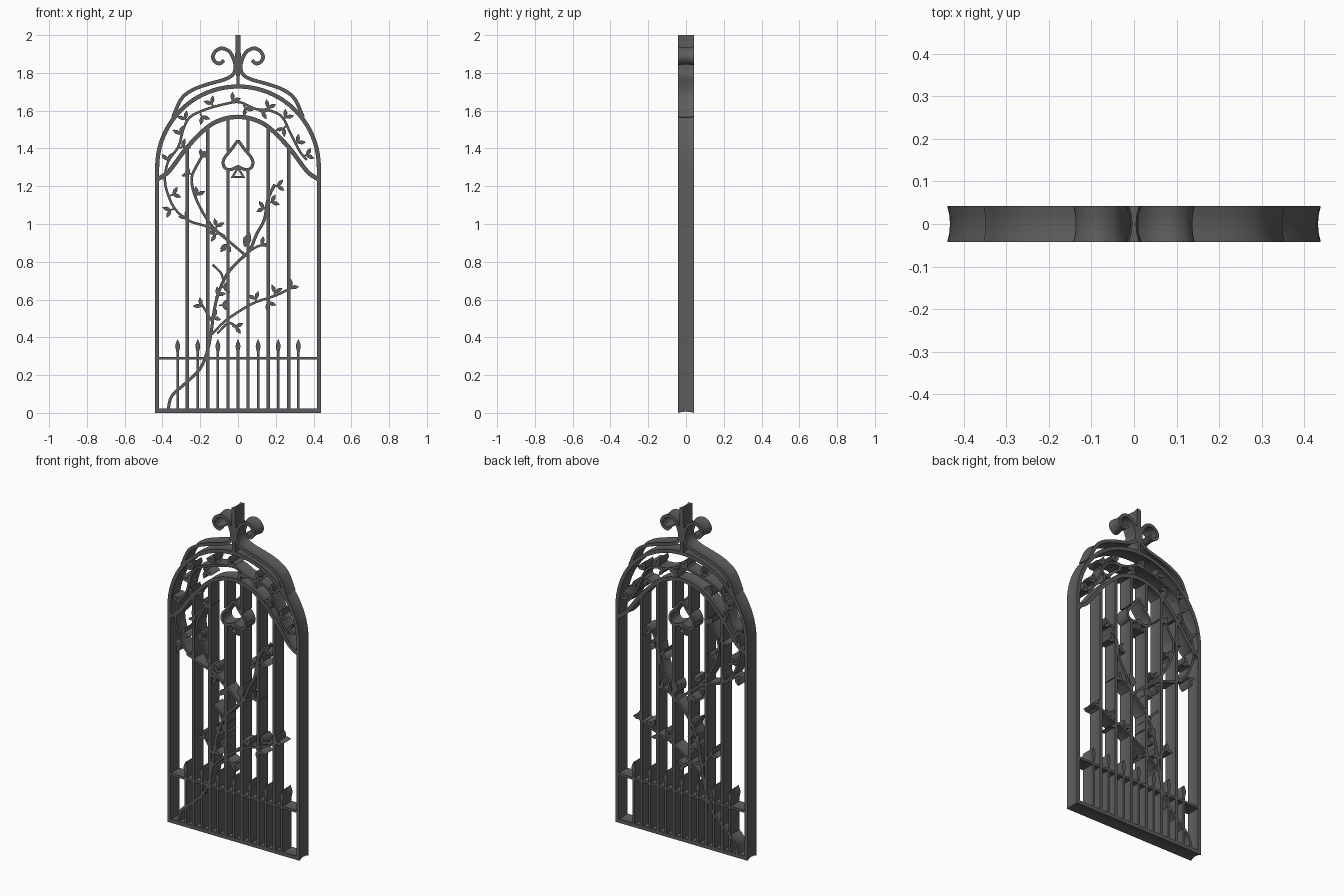
import bpy, bmesh, math
from mathutils import Vector

if "Cube" in bpy.data.objects:
    bpy.data.objects.remove(bpy.data.objects["Cube"])

D = 0.0425                                   # half depth of the gate
LEVELS = [-1, -0.5, 0, 0.5, 1]
iron = bpy.data.materials.new("dark_iron")
iron.diffuse_color = (0.11, 0.11, 0.11, 1)
iron.use_nodes = True
iron.node_tree.nodes["Principled BSDF"].inputs["Base Color"].default_value = iron.diffuse_color


def spline(pts, n=5):
    """Catmull-Rom smoothing of an x,z path."""
    p = [Vector(q) for q in pts]
    p = [2 * p[0] - p[1]] + p + [2 * p[-1] - p[-2]]
    out = []
    for a, b, c, d in zip(p, p[1:], p[2:], p[3:]):
        for i in range(n):
            t = i / n
            out.append(0.5 * (2 * b + (c - a) * t + (2 * a - 5 * b + 4 * c - d) * t * t
                              + (3 * b - a - 3 * c + d) * t ** 3))
    return out + [p[-2]]


def ribbon(bm, pts, half, closed=False):
    """Bar along an x,z path; its sides curve in towards mid depth."""
    p = [Vector(q) for q in pts]
    n = len(p)
    half = half if isinstance(half, list) else [half] * n
    rings = []
    for i in range(n):
        a = p[i - 1] if (i or closed) else None
        b = p[(i + 1) % n] if (i < n - 1 or closed) else None
        d1 = (p[i] - a).normalized() if a is not None else (b - p[i]).normalized()
        d2 = (b - p[i]).normalized() if b is not None else d1
        t = (d1 + d2).normalized()
        miter = 1 / max(t.dot(d1), 0.6)
        nx, nz = -t.y * miter, t.x * miter
        h = half[i]
        cut = min(0.008, 0.6 * h)
        sec = [(h - cut * (1 - l * l), l * D) for l in LEVELS]
        sec += [(-w, y) for w, y in reversed(sec)]
        rings.append([bm.verts.new((p[i].x + nx * w, y, p[i].y + nz * w)) for w, y in sec])
    m = len(rings[0])
    for i in range(n if closed else n - 1):
        r, s = rings[i], rings[(i + 1) % n]
        for j in range(m):
            k = (j + 1) % m
            bm.faces.new((r[j], r[k], s[k], s[j]))
    if not closed:
        bm.faces.new(rings[0])
        bm.faces.new(rings[-1])


def finish(bm, name):
    bmesh.ops.recalc_face_normals(bm, faces=bm.faces[:])
    me = bpy.data.meshes.new(name)
    bm.to_mesh(me)
    bm.free()
    me.materials.append(iron)
    ob = bpy.data.objects.new(name, me)
    bpy.context.collection.objects.link(ob)
    bpy.ops.object.select_all(action='DESELECT')
    ob.select_set(True)
    bpy.context.view_layer.objects.active = ob
    bpy.ops.object.shade_smooth_by_angle(angle=math.radians(35))


def mirror(pts):
    return [(-x, z) for x, z in reversed(pts)]


# outer frame with round top
bm = bmesh.new()
R = 0.428
arc = [(R * math.cos(math.pi * i / 40), 1.3 + R * math.sin(math.pi * i / 40)) for i in range(41)]
ribbon(bm, [(-R, 0.011), (R, 0.011)] + arc, 0.011, True)
finish(bm, "outer_frame")

# inner ogee arch
bm = bmesh.new()
side = [(-.428, 1.235), (-.365, 1.28), (-.27, 1.405), (-.165, 1.51), (-.085, 1.553)]
ribbon(bm, spline(side + [(0, 1.567)] + mirror(side)), 0.0115)
finish(bm, "inner_arch")

# tall bars; the middle pair is interrupted by the spade
bm = bmesh.new()
for s in (-1, 1):
    ribbon(bm, [(s * .268, .015), (s * .268, 1.405)], .009)
    ribbon(bm, [(s * .16, .015), (s * .16, 1.51)], .009)
    ribbon(bm, [(s * .053, .015), (s * .053, 1.285)], .009)
    ribbon(bm, [(s * .053, 1.385), (s * .053, 1.56)], .009)
finish(bm, "tall_bars")

# short pickets with spear tips, and their rail
bm = bmesh.new()
for i in range(-3, 4):
    x = i * .1065
    ribbon(bm, [(x, .015), (x, .325)], .007)
    ribbon(bm, [(x, .32), (x, .35), (x, .365), (x, .39)], [.006, .013, .011, .001])
finish(bm, "short_pickets")
bm = bmesh.new()
ribbon(bm, [(-.425, .29), (.425, .29)], .007)
finish(bm, "lower_rail")

# spade ornament
bm = bmesh.new()
lobe = [(-.004, 1.438), (-.035, 1.395), (-.068, 1.355), (-.079, 1.325), (-.07, 1.298),
        (-.045, 1.287), (-.02, 1.295), (0, 1.305)]
left = spline(lobe, 4)
ribbon(bm, left + [(-v.x, v.y) for v in reversed(left[:-1])], .008, True)
ribbon(bm, [(0, 1.298), (-.03, 1.248), (.03, 1.248)], .0065, True)
finish(bm, "spade_ornament")

# crest: centre rod and mirrored scrolls
bm = bmesh.new()
ribbon(bm, [(0, 1.73), (0, 1.78), (0, 1.84), (0, 1.88), (0, 1.92), (0, 2.0)],
       [.009, .009, .015, .017, .013, .012])
finish(bm, "crest_rod")
bm = bmesh.new()
scroll = [(-.075, 1.867), (-.095, 1.85), (-.12, 1.858), (-.133, 1.885), (-.118, 1.915),
          (-.085, 1.93), (-.045, 1.912), (-.022, 1.87), (-.014, 1.83), (-.028, 1.79),
          (-.075, 1.764), (-.16, 1.74), (-.24, 1.71), (-.3, 1.662), (-.345, 1.565)]
ribbon(bm, spline(scroll), .0095)
ribbon(bm, spline(mirror(scroll)), .0095)
finish(bm, "crest_scrolls")

# climbing vine stems
bm = bmesh.new()
stems = [
    (.008, [(-.37, .02), (-.35, .09), (-.28, .155), (-.2, .235), (-.16, .335), (-.14, .44),
            (-.13, .52), (-.105, .63), (-.058, .735), (.01, .81), (.063, .862), (.098, .945),
            (.14, 1.025), (.158, 1.13), (.195, 1.21)]),
    (.007, [(.045, .83), (-.05, .91), (-.12, .97), (-.18, 1.05), (-.23, 1.155),
            (-.245, 1.245), (-.215, 1.315), (-.175, 1.385)]),
    (.0065, [(-.07, .935), (-.16, .985), (-.255, 1.015), (-.33, 1.075), (-.37, 1.155),
             (-.387, 1.235), (-.37, 1.33), (-.315, 1.41), (-.29, 1.5), (-.255, 1.565),
             (-.175, 1.605), (-.07, 1.635), (.01, 1.645), (.09, 1.61), (.17, 1.6),
             (.235, 1.565), (.28, 1.475), (.33, 1.38), (.365, 1.34)]),
    (.0065, [(-.14, .415), (-.07, .485), (.01, .54), (.09, .585), (.195, .62), (.29, .665)]),
    (.006, [(-.135, .48), (-.165, .53), (-.195, .58)]),
    (.006, [(-.075, .69), (-.09, .74), (-.135, .785)]),
    (.006, [(.04, .84), (.1, .88), (.145, .89)]),
    (.006, [(-.11, .42), (-.05, .475), (.0, .45)]),
]
for w, pts in stems:
    ribbon(bm, spline(pts, 4), w)
finish(bm, "vine_stems")

# leaves: forked pairs on short stalks (x, z, heading in degrees)
bm = bmesh.new()


def leaf(x, z, ang, ln=.045, w=.011):
    c, s = math.cos(math.radians(ang)), math.sin(math.radians(ang))
    ts = [0, .25, .55, .8, 1]
    ribbon(bm, [(x + c * ln * t, z + s * ln * t) for t in ts], [.003, w * .8, w, w * .55, .0008])


clusters = [
    (-.37, 1.32, 95), (-.31, 1.40, 30), (-.30, 1.46, 110), (-.27, 1.54, 120), (-.2, 1.585, -60),
    (-.13, 1.62, 120), (-.04, 1.64, 50), (.03, 1.63, -60), (.11, 1.6, -20), (.15, 1.6, 60),
    (.24, 1.55, 50), (.255, 1.52, -130), (.3, 1.42, 40), (.345, 1.36, 15),
    (-.36, 1.15, 20), (-.34, 1.08, -160), (-.24, 1.26, 155), (-.2, 1.34, 60),
    (-.225, 1.14, 60), (-.26, 1.02, 130), (-.12, .97, 65), (-.1, .95, -165), (-.05, .91, -110),
    (.155, 1.08, 165), (.16, 1.11, 20), (.19, 1.2, 5), (.11, .88, 35),
    (-.18, .555, 140), (-.15, .5, 20), (-.12, .61, 50), (-.095, .665, 0), (-.1, .57, 0),
    (-.03, .46, -15), (.1, .585, 110), (.15, .6, -60), (.19, .62, 70), (.265, .65, 45),
]
for x, z, a in clusters:
    dx, dz = math.cos(math.radians(a)), math.sin(math.radians(a))
    fx, fz = x + dx * .018, z + dz * .018
    ribbon(bm, [(x, z), (fx, fz)], .0045)
    leaf(fx, fz, a + 42)
    leaf(fx, fz, a - 38)
leaf(.035, .88, 70, .08, .022)
leaf(-.06, .89, -130, .05, .013)
finish(bm, "vine_leaves")
